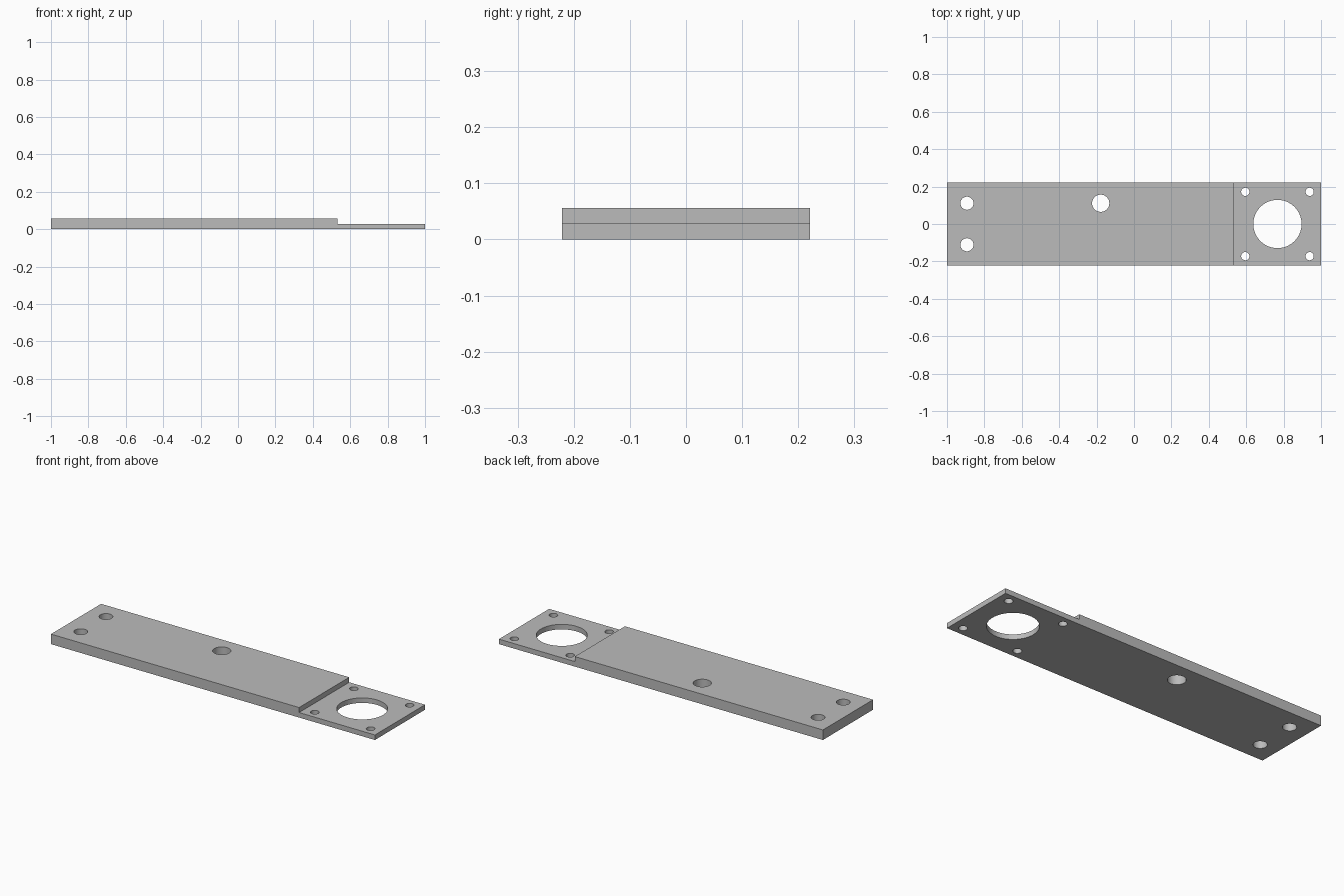
import bpy
import bmesh
from mathutils import Matrix

default = bpy.data.objects.get("Cube")
if default:
    bpy.data.objects.remove(default, do_unlink=True)

HALF_WIDTH = 0.221
THICK, THIN = 0.056, 0.028
STEP_X = 0.532

grey = bpy.data.materials.new("plain grey")
grey.use_nodes = True
grey.diffuse_color = (0.5, 0.5, 0.5, 1)
grey.node_tree.nodes["Principled BSDF"].inputs["Base Color"].default_value = (0.5, 0.5, 0.5, 1)


def make_object(name, bm):
    bmesh.ops.recalc_face_normals(bm, faces=bm.faces)
    mesh = bpy.data.meshes.new(name)
    bm.to_mesh(mesh)
    bm.free()
    mesh.materials.append(grey)
    obj = bpy.data.objects.new(name, mesh)
    bpy.context.collection.objects.link(obj)
    return obj


# Plate: stepped side profile extruded across the width
bm = bmesh.new()
profile = [(-1, 0), (1, 0), (1, THIN), (STEP_X, THIN), (STEP_X, THICK), (-1, THICK)]
side = bm.faces.new([bm.verts.new((x, -HALF_WIDTH, z)) for x, z in profile])
extruded = bmesh.ops.extrude_face_region(bm, geom=[side])["geom"]
bmesh.ops.translate(bm, vec=(0, 2 * HALF_WIDTH, 0),
                    verts=[v for v in extruded if isinstance(v, bmesh.types.BMVert)])
plate = make_object("mounting_plate", bm)

# Holes: end pair, offset hole, large bore and its four screw holes
holes = [(-0.893, y, 0.035) for y in (-0.111, 0.111)]
holes += [(-0.178, 0.111, 0.046), (0.767, 0, 0.129)]
holes += [(0.767 + dx, dy, 0.022) for dx in (-0.172, 0.172) for dy in (-0.172, 0.172)]

bm = bmesh.new()
for x, y, radius in holes:
    bmesh.ops.create_cone(bm, cap_ends=True, segments=64, radius1=radius, radius2=radius,
                          depth=0.3, matrix=Matrix.Translation((x, y, 0)))
cutter = make_object("hole_cutter", bm)
cutter.hide_render = True

# Drill the plate, then drop the cutter
drill = plate.modifiers.new("drill", "BOOLEAN")
drill.operation = "DIFFERENCE"
drill.solver = "EXACT"
drill.object = cutter
bpy.ops.object.select_all(action="DESELECT")
bpy.context.view_layer.objects.active = plate
plate.select_set(True)
bpy.ops.object.modifier_apply(modifier=drill.name)
bpy.data.objects.remove(cutter, do_unlink=True)

bpy.ops.object.shade_smooth_by_angle()
